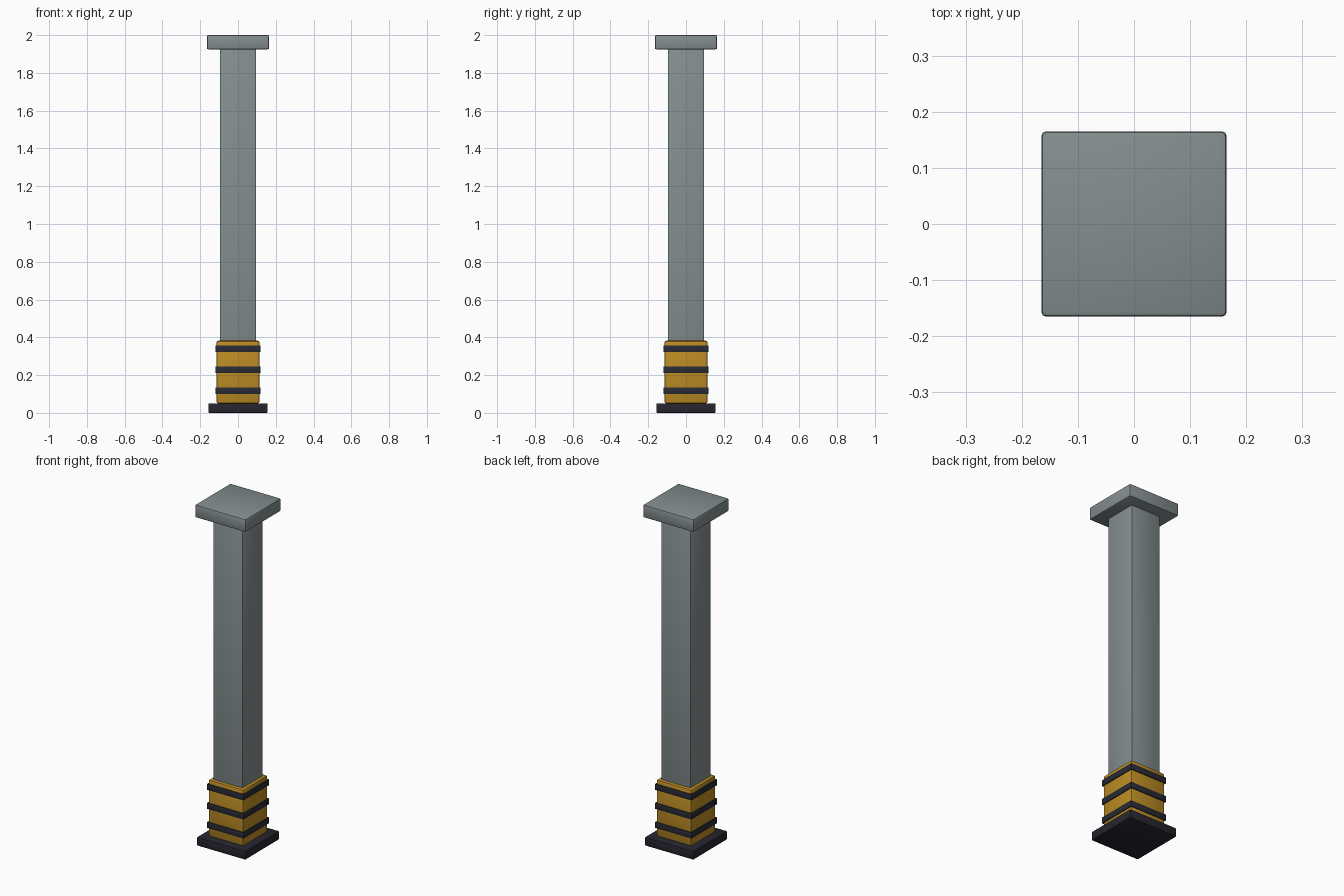
import bpy
import math

if "Cube" in bpy.data.objects:
    bpy.data.objects.remove(bpy.data.objects["Cube"])


def material(name, rgb):
    m = bpy.data.materials.new(name)
    m.diffuse_color = (*rgb, 1.0)
    m.use_nodes = True
    m.node_tree.nodes["Principled BSDF"].inputs["Base Color"].default_value = m.diffuse_color
    return m


steel = material("grey_steel", (0.23, 0.27, 0.275))
yellow = material("safety_yellow", (0.50, 0.26, 0.017))
black = material("stripe_black", (0.021, 0.024, 0.034))
dark = material("base_dark", (0.020, 0.018, 0.028))


def block(name, half, z0, z1, mat, bevel):
    """Square block centred on the z axis with rounded edges."""
    bpy.ops.mesh.primitive_cube_add(size=1, location=(0, 0, (z0 + z1) / 2))
    ob = bpy.context.object
    ob.name = name
    ob.scale = (2 * half, 2 * half, z1 - z0)
    bpy.ops.object.transform_apply(location=False, rotation=False, scale=True)
    mod = ob.modifiers.new("rounded_edges", 'BEVEL')
    mod.width = bevel
    mod.segments = 2
    bpy.ops.object.modifier_apply(modifier=mod.name)
    bpy.ops.object.shade_smooth_by_angle(angle=math.radians(30))
    ob.data.materials.append(mat)
    return ob


# Foot plate, column and cap
block("base_plate", 0.157, 0.0, 0.05, dark, 0.004)
block("column", 0.096, 0.04, 1.93, steel, 0.006)
block("cap_plate", 0.165, 1.925, 2.0, steel, 0.008)

# Yellow protective sleeve with black bands
block("guard_sleeve", 0.114, 0.05, 0.382, yellow, 0.01)
for i in range(3):
    z = 0.117 + i * 0.1115
    block(f"warning_band_{i + 1}", 0.119, z - 0.018, z + 0.018, black, 0.003)
